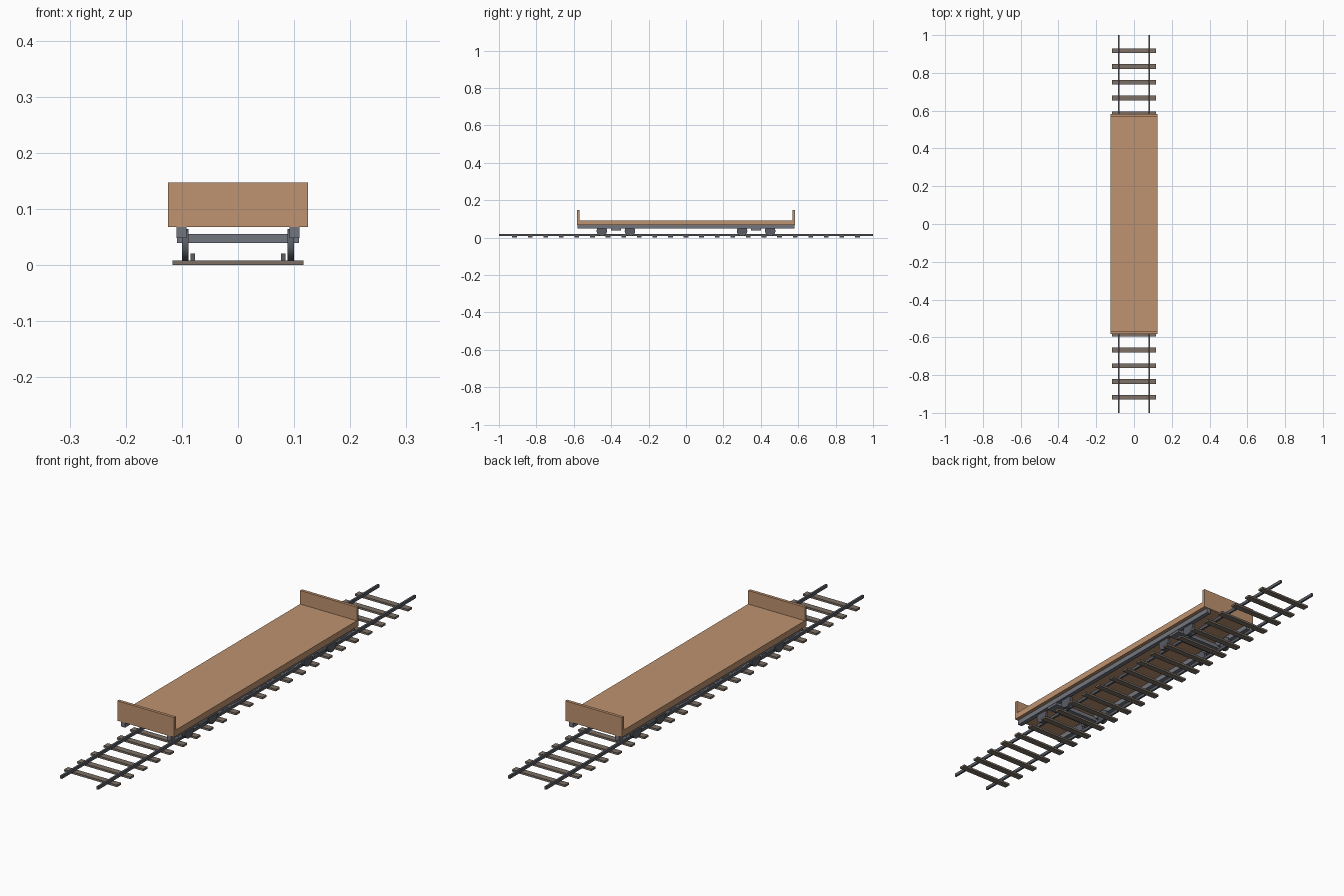
import bpy, math

if "Cube" in bpy.data.objects:
    bpy.data.objects.remove(bpy.data.objects["Cube"])

def mat(name, c):
    m = bpy.data.materials.new(name)
    m.diffuse_color = (*c, 1)
    m.use_nodes = True
    m.node_tree.nodes["Principled BSDF"].inputs["Base Color"].default_value = m.diffuse_color
    return m

WOOD = mat("deck_wood", (0.52, 0.29, 0.16))
TIE = mat("tie_wood", (0.20, 0.16, 0.13))
STEEL = mat("steel", (0.17, 0.18, 0.21))
DARK = mat("dark_steel", (0.10, 0.11, 0.13))

def box(name, x, y, z, m):
    """Box from (min, max) ranges on each axis."""
    bpy.ops.mesh.primitive_cube_add(size=1, location=[(a + b) / 2 for a, b in (x, y, z)])
    o = bpy.context.object
    o.name = name
    o.scale = [b - a for a, b in (x, y, z)]
    bpy.ops.object.transform_apply(location=False, rotation=False, scale=True)
    o.data.materials.append(m)
    return o

def wheel(name, x, y):
    bpy.ops.mesh.primitive_cylinder_add(vertices=20, radius=0.028, depth=0.012,
                                        location=(x, y, 0.036), rotation=(0, math.pi / 2, 0))
    o = bpy.context.object
    o.name = name
    o.data.materials.append(DARK)
    bpy.ops.object.shade_smooth_by_angle(angle=math.radians(30))

# Track: ties and rails
for k in range(-11, 12):
    y = k / 12
    box("tie", (-0.117, 0.117), (y - 0.0125, y + 0.0125), (0, 0.008), TIE)
for s in (-1, 1):
    box("rail", sorted((s * 0.0765, s * 0.0845)), (-1, 1), (0.008, 0.020), DARK)

# Deck and end boards
box("deck", (-0.125, 0.125), (-0.58, 0.58), (0.068, 0.093), WOOD)
for s in (-1, 1):
    box("end_board", (-0.125, 0.125), sorted((s * 0.570, s * 0.582)), (0.068, 0.147), WOOD)

# Side sills
for s in (-1, 1):
    box("side_sill", sorted((s * 0.092, s * 0.110)), (-0.58, 0.58), (0.048, 0.068), STEEL)

# Bogies: a cross bolster with two pairs of wheels
for b in (-0.375, 0.375):
    box("bolster", (-0.1085, 0.1085), (b - 0.027, b + 0.027), (0.039, 0.055), STEEL)
    for dy in (-0.075, 0.075):
        for s in (-1, 1):
            wheel("wheel", s * 0.094, b + dy)
